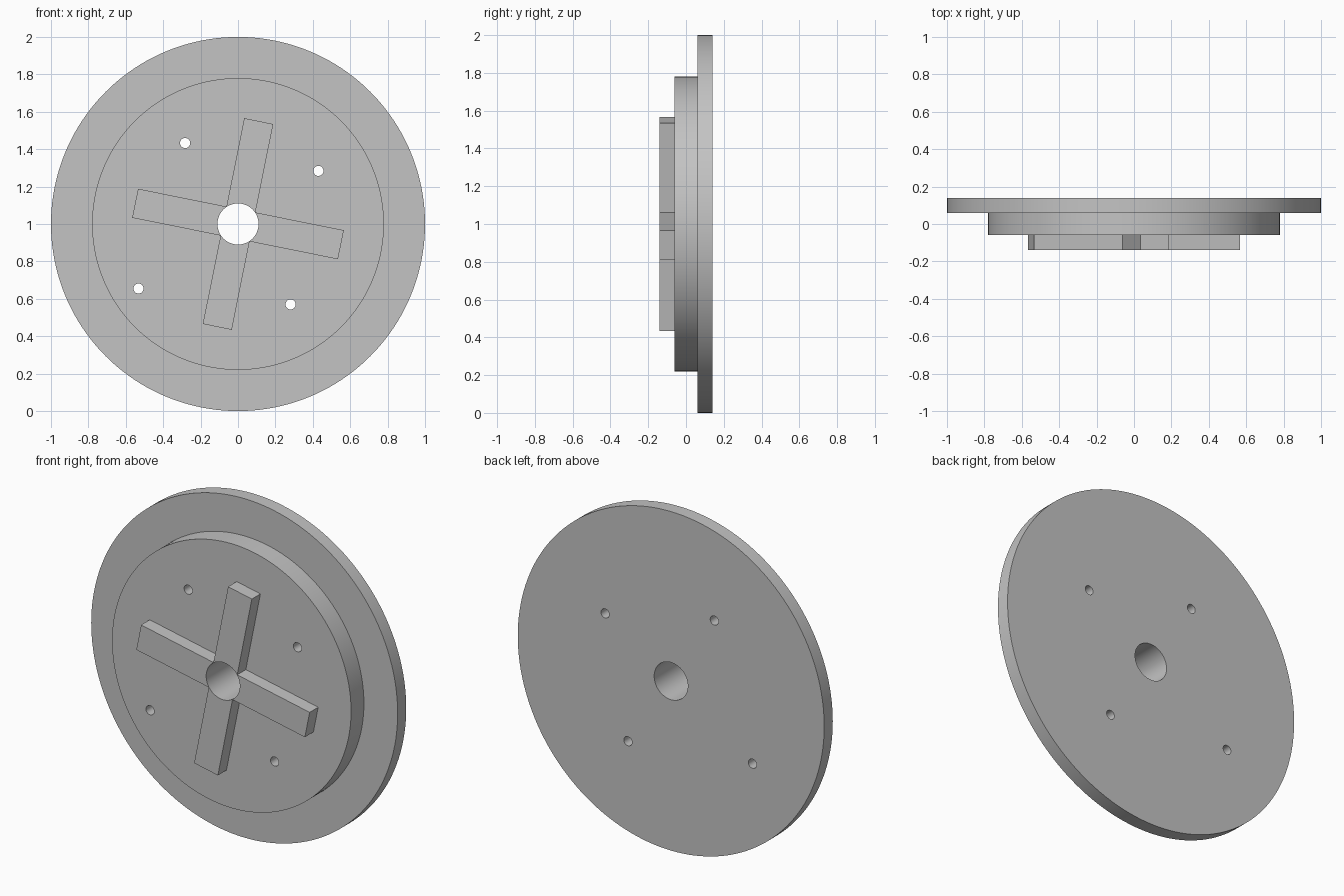
import bpy, bmesh, math
from mathutils import Matrix, Vector

if "Cube" in bpy.data.objects:
    bpy.data.objects.remove(bpy.data.objects["Cube"], do_unlink=True)

CENTRE = Vector((0, 0, 1))
TILT = math.radians(11.4)
BORE = 0.11
BOLT_RADIUS = 0.027
BOLTS = [(-0.283, 0.433), (0.43, 0.284), (-0.532, -0.345), (0.281, -0.43)]

grey = bpy.data.materials.new("plain grey")
grey.use_nodes = True
colour = (0.55, 0.55, 0.55, 1)
grey.diffuse_color = colour
grey.node_tree.nodes["Principled BSDF"].inputs["Base Color"].default_value = colour


def make_object(name, bm):
    bmesh.ops.remove_doubles(bm, verts=bm.verts, dist=1e-5)
    bmesh.ops.recalc_face_normals(bm, faces=bm.faces)
    mesh = bpy.data.meshes.new(name)
    bm.to_mesh(mesh)
    bm.free()
    mesh.materials.append(grey)
    obj = bpy.data.objects.new(name, mesh)
    obj.location = CENTRE
    bpy.context.collection.objects.link(obj)
    return obj


def prism(bm, outline, y0, y1):
    """Extrude an (x, z) outline from y0 to y1."""
    face = bm.faces.new([bm.verts.new((x, y0, z)) for x, z in outline])
    out = bmesh.ops.extrude_face_region(bm, geom=[face], use_keep_orig=True)
    moved = [g for g in out["geom"] if isinstance(g, bmesh.types.BMVert)]
    bmesh.ops.translate(bm, verts=moved, vec=(0, y1 - y0, 0))


def circle(cx, cz, radius, sides):
    steps = [2 * math.pi * i / sides for i in range(sides)]
    return [(cx + radius * math.cos(a), cz + radius * math.sin(a)) for a in steps]


def stepped_disc():
    """Hub and flange as one solid of stacked rings with flat caps."""
    sides = 160
    bm = bmesh.new()
    rings = []
    for radius, y in [(0.78, -0.06), (0.78, 0.06), (1, 0.06), (1, 0.14)]:
        rings.append([bm.verts.new((x, y, z)) for x, z in circle(0, 0, radius, sides)])
    for a, b in zip(rings, rings[1:]):
        for i in range(sides):
            j = (i + 1) % sides
            bm.faces.new((a[i], a[j], b[j], b[i]))
    bm.faces.new(rings[0])
    bm.faces.new(rings[-1])
    return make_object("flanged_disc", bm)


def raised_cross():
    """Four equal arms, tilted clockwise as seen from the front."""
    w, reach = 0.079, 0.561
    outline = []
    for k in range(4):
        turn = Matrix.Rotation(k * math.pi / 2 - TILT, 2)
        for p in [(w, -w), (reach, -w), (reach, w)]:
            outline.append(tuple(turn @ Vector(p)))
    bm = bmesh.new()
    prism(bm, outline, -0.14, -0.06)
    return make_object("raised_cross", bm)


# Cutter for the centre bore and the bolt holes
bm = bmesh.new()
prism(bm, circle(0, 0, BORE, 64), -0.3, 0.3)
for x, z in BOLTS:
    prism(bm, circle(x, z, BOLT_RADIUS, 32), -0.3, 0.3)
cutter = make_object("hole_cutter", bm)
cutter.hide_render = True

# Cut the parts, then smooth only their round walls
for part in (stepped_disc(), raised_cross()):
    bpy.ops.object.select_all(action="DESELECT")
    part.select_set(True)
    bpy.context.view_layer.objects.active = part
    cut = part.modifiers.new("holes", "BOOLEAN")
    cut.operation = "DIFFERENCE"
    cut.solver = "EXACT"
    cut.object = cutter
    bpy.ops.object.modifier_apply(modifier=cut.name)
    bpy.ops.object.shade_smooth_by_angle(angle=math.radians(30))

bpy.data.objects.remove(cutter, do_unlink=True)
